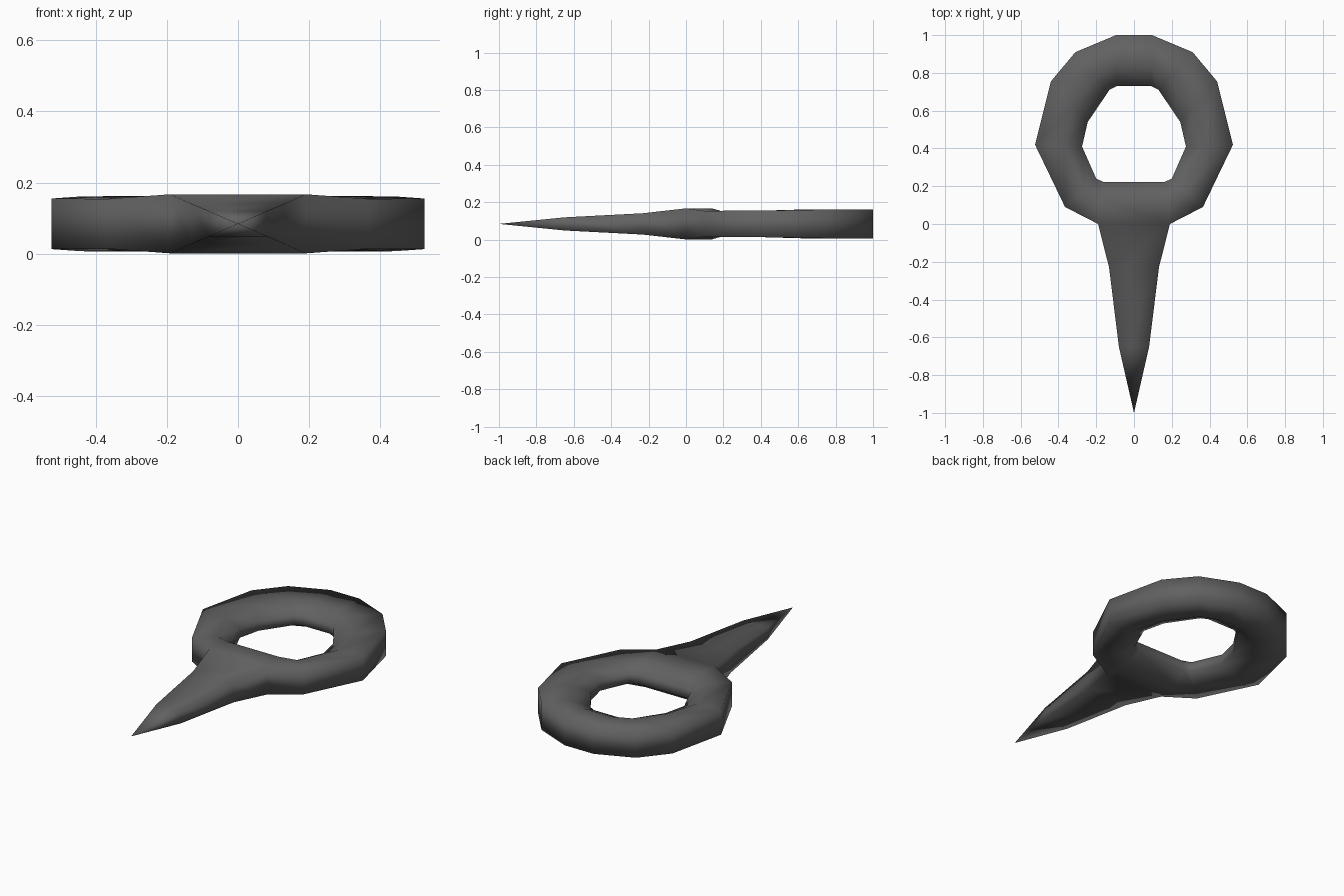
import bpy, bmesh

if "Cube" in bpy.data.objects:
    bpy.data.objects.remove(bpy.data.objects["Cube"])

CZ = 0.084  # mid height of the whole model

# Right half of the ring: outer x, y, inner x, y, half height (top to bottom)
HALF = [(0.095, 1.0, 0.09, 0.73, 0.078),
        (0.31, 0.91, 0.13, 0.71, 0.078),
        (0.44, 0.755, 0.245, 0.54, 0.077),
        (0.524, 0.42, 0.275, 0.41, 0.071),
        (0.365, 0.09, 0.20, 0.24, 0.070),
        (0.19, 0.0, 0.16, 0.222, 0.083)]
# Spike sections: y, half width, half height
SPIKE = [(-0.23, 0.132, 0.057), (-0.65, 0.08, 0.035)]

bm = bmesh.new()


def section(ox, oy, ix, iy, h):
    """Ring cross-section: upright outer wall, flat top, sloped inner side."""
    mx, my = ox + (ix - ox) * 0.62, oy + (iy - oy) * 0.62
    pts = [(ox, oy, h), (mx, my, h), (ix, iy, 0.028),
           (ix, iy, -0.028), (mx, my, -h), (ox, oy, -h)]
    return [bm.verts.new((x, y, CZ + z)) for x, y, z in pts]


# Ring, leaving the outer wall open where the spike grows out
mirrored = [(-a, b, -c, d, h) for a, b, c, d, h in reversed(HALF)]
rings = [section(*p) for p in HALF + mirrored]
for i, a in enumerate(rings):
    b = rings[(i + 1) % len(rings)]
    for j in range(6):
        k = (j + 1) % 6
        if i == len(HALF) - 1 and j == 5:
            continue
        bm.faces.new((a[j], a[k], b[k], b[j]))

# Spike, lofted from the opening to a point
right, left = rings[len(HALF) - 1], rings[len(HALF)]
loop = [right[0], left[0], left[5], right[5]]
for y, w, h in SPIKE:
    new = [bm.verts.new((sx * w, y, CZ + sz * h))
           for sx, sz in ((1, 1), (-1, 1), (-1, -1), (1, -1))]
    for j in range(4):
        k = (j + 1) % 4
        bm.faces.new((loop[j], loop[k], new[k], new[j]))
    loop = new
tip = bm.verts.new((0, -1, CZ))
for j in range(4):
    bm.faces.new((loop[j], loop[(j + 1) % 4], tip))

bmesh.ops.recalc_face_normals(bm, faces=bm.faces)
for f in bm.faces:
    f.smooth = True

mesh = bpy.data.meshes.new("ring_with_spike")
bm.to_mesh(mesh)
bm.free()
mat = bpy.data.materials.new("dark grey metal")
mat.diffuse_color = (0.12, 0.12, 0.12, 1)
mat.use_nodes = True
mat.node_tree.nodes["Principled BSDF"].inputs["Base Color"].default_value = mat.diffuse_color
mesh.materials.append(mat)
obj = bpy.data.objects.new("ring_with_spike", mesh)
bpy.context.collection.objects.link(obj)
